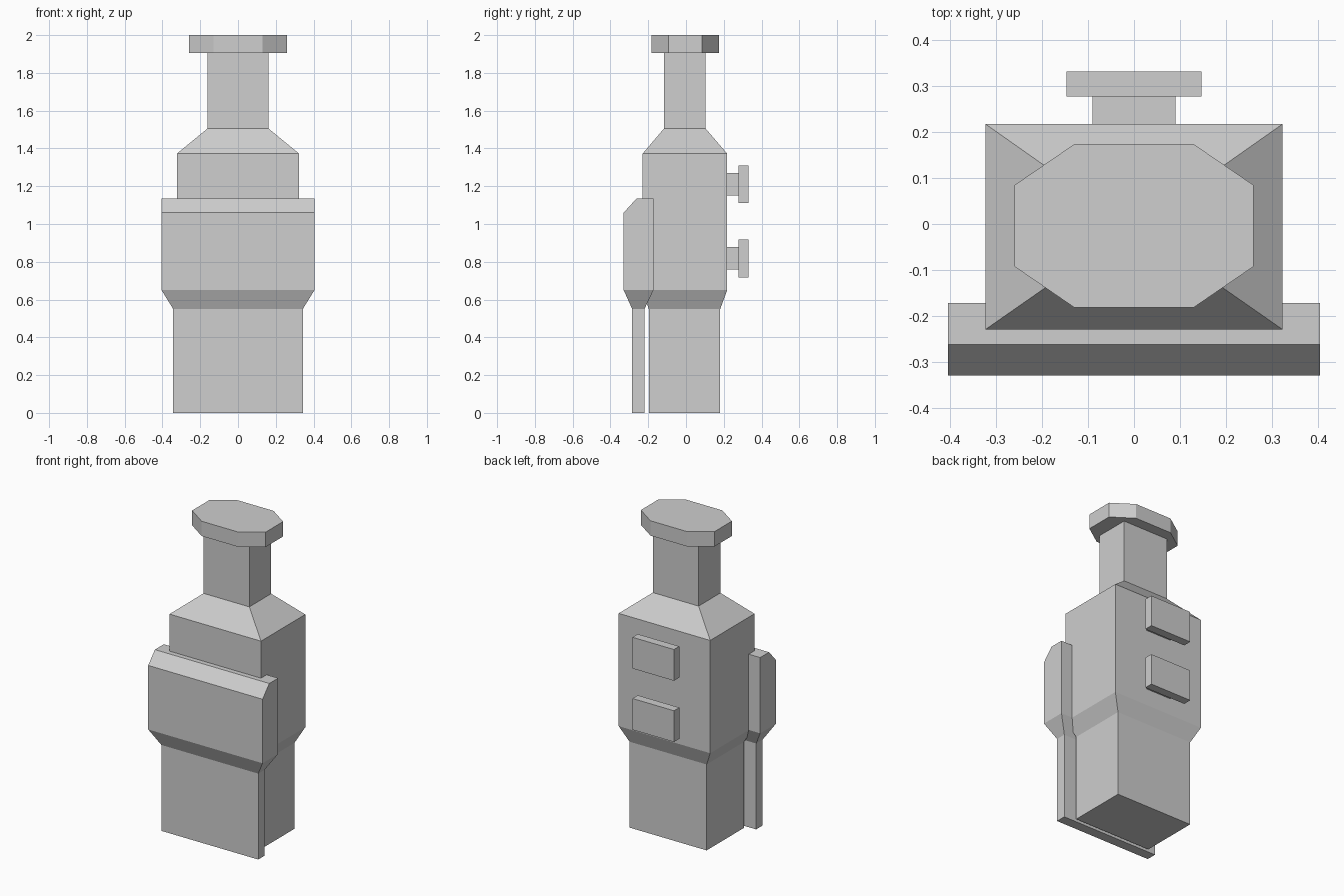
import bpy
import bmesh

cube = bpy.data.objects.get("Cube")
if cube:
    bpy.data.objects.remove(cube, do_unlink=True)

# One plain grey for the whole model
grey = bpy.data.materials.new("plain_grey")
grey.use_nodes = True
color = (0.62, 0.62, 0.62, 1)
grey.diffuse_color = color
grey.node_tree.nodes["Principled BSDF"].inputs["Base Color"].default_value = color


def rect(z, half_x, y0, y1):
    """Rectangular cross-section at height z."""
    return [(-half_x, y0, z), (half_x, y0, z), (half_x, y1, z), (-half_x, y1, z)]


def loft(name, rings):
    """Join a stack of matching cross-sections into a closed solid."""
    bm = bmesh.new()
    loops = [[bm.verts.new(p) for p in ring] for ring in rings]
    n = len(loops[0])
    for low, high in zip(loops, loops[1:]):
        for i in range(n):
            j = (i + 1) % n
            bm.faces.new((low[i], low[j], high[j], high[i]))
    bm.faces.new(loops[0][::-1])
    bm.faces.new(loops[-1])
    bmesh.ops.recalc_face_normals(bm, faces=bm.faces[:])
    mesh = bpy.data.meshes.new(name)
    bm.to_mesh(mesh)
    bm.free()
    mesh.materials.append(grey)
    obj = bpy.data.objects.new(name, mesh)
    bpy.context.collection.objects.link(obj)
    return obj


def box(name, half_x, y0, y1, z0, z1):
    return loft(name, [rect(z0, half_x, y0, y1), rect(z1, half_x, y0, y1)])


# Body: narrow base, wide middle, sloped shoulders and neck
lower = (0.273, -0.197, 0.181)
middle = (0.324, -0.23, 0.218)
neck = (0.162, -0.117, 0.104)
loft("body", [rect(0, *lower), rect(0.55, *lower),
              rect(0.65, *middle), rect(1.372, *middle),
              rect(1.505, *neck), rect(1.92, *neck)])

# Front panel: thin skirt below, thick chamfered plate above
skirt = (0.343, -0.285, -0.22)
plate = (0.405, -0.33, -0.172)
loft("front_panel", [rect(0, *skirt), rect(0.55, *skirt),
                     rect(0.65, *plate), rect(1.06, *plate),
                     rect(1.135, 0.405, -0.262, -0.172)])

# Eight-sided cap
quarter = [(0.13, -0.178), (0.26, -0.089)]
half = quarter + [(x, -y) for x, y in reversed(quarter)]
outline = half + [(-x, -y) for x, y in half]
loft("cap", [[(x, y - 0.004, z) for x, y in outline] for z in (1.905, 2.0)])

# Back brackets: a short stem carrying a wider pad
for label, z in (("lower", 0.818), ("upper", 1.21)):
    box(label + "_back_stem", 0.09, 0.21, 0.28, z - 0.06, z + 0.06)
    box(label + "_back_pad", 0.147, 0.278, 0.332, z - 0.1, z + 0.1)
